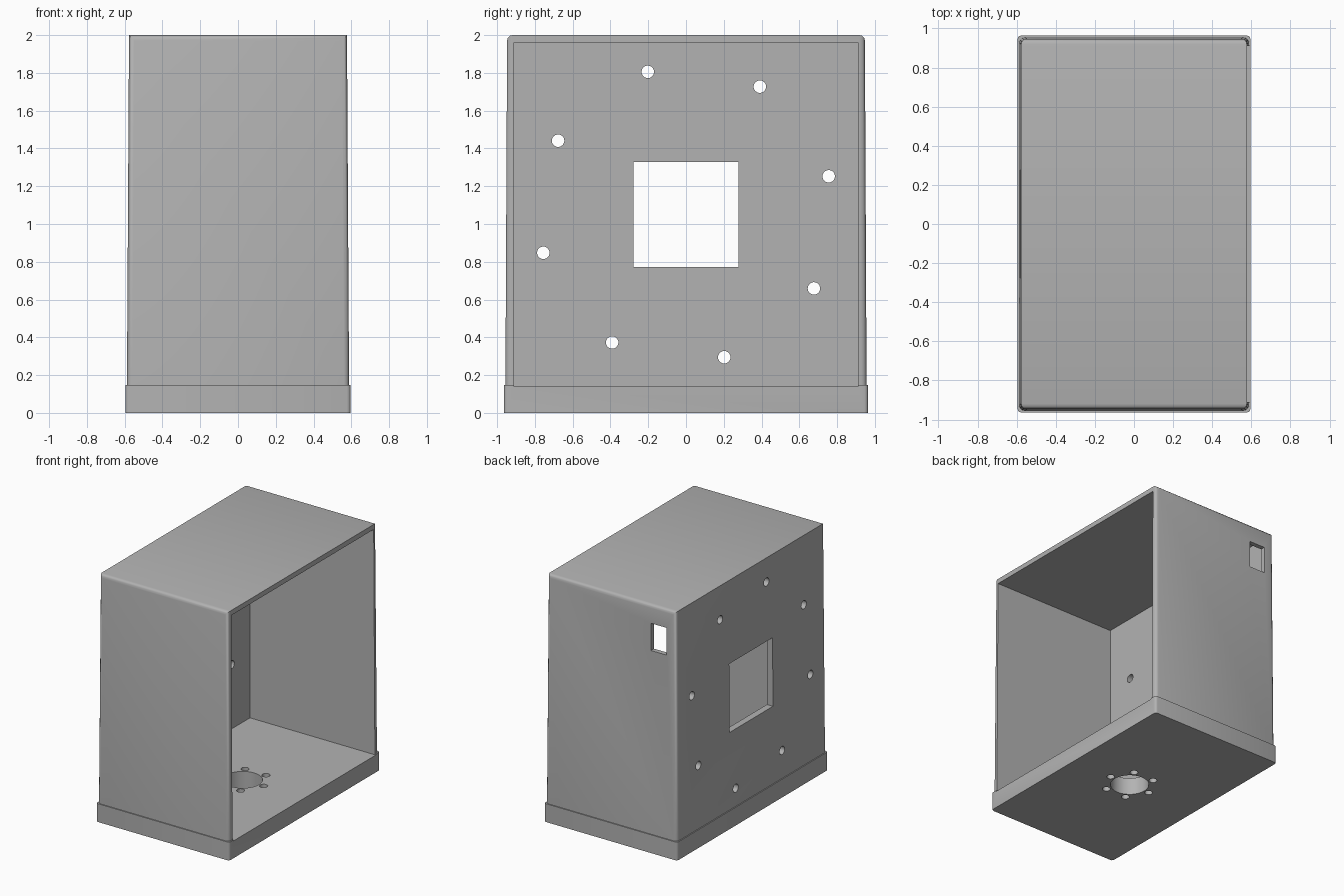
import bpy
import bmesh
from math import cos, sin, radians
from mathutils import Matrix

old = bpy.data.objects.get("Cube")
if old:
    bpy.data.objects.remove(old, do_unlink=True)

GREY = (0.45, 0.45, 0.45, 1.0)
grey = bpy.data.materials.new("plain_grey")
grey.use_nodes = True
grey.diffuse_color = GREY
grey.node_tree.nodes["Principled BSDF"].inputs["Base Color"].default_value = GREY


def add_object(name, bm):
    mesh = bpy.data.meshes.new(name)
    bm.to_mesh(mesh)
    bm.free()
    mesh.materials.append(grey)
    obj = bpy.data.objects.new(name, mesh)
    bpy.context.collection.objects.link(obj)
    return obj


def box(name, low, high, taper=(0, 0), bevel=0, pick=None):
    """Box between two corners; the top is drawn in by taper, picked edges are rounded."""
    bm = bmesh.new()
    bmesh.ops.create_cube(bm, size=1)
    for v in bm.verts:
        top = v.co.z > 0
        for i in range(3):
            v.co[i] = low[i] + (v.co[i] + 0.5) * (high[i] - low[i])
        if top:
            v.co.x -= taper[0] * (1 if v.co.x > 0 else -1)
            v.co.y -= taper[1] * (1 if v.co.y > 0 else -1)
    if bevel:
        edges = [e for e in bm.edges if pick(e)]
        bmesh.ops.bevel(bm, geom=edges, offset=bevel, segments=3, profile=0.5, affect='EDGES')
    return add_object(name, bm)


def drill(name, location, radius, axis):
    """Round cutter along x or z."""
    bm = bmesh.new()
    turn = Matrix.Rotation(radians(90), 4, 'Y') if axis == 'x' else Matrix()
    bmesh.ops.create_cone(bm, cap_ends=True, segments=32, radius1=radius, radius2=radius,
                          depth=0.4, matrix=Matrix.Translation(location) @ turn)
    return add_object(name, bm)


def cut(target, cutters):
    for c in cutters:
        c.hide_render = True
        mod = target.modifiers.new("cut", 'BOOLEAN')
        mod.operation = 'DIFFERENCE'
        mod.solver = 'EXACT'
        mod.object = c
    bpy.context.view_layer.update()
    graph = bpy.context.evaluated_depsgraph_get()
    mesh = bpy.data.meshes.new_from_object(target.evaluated_get(graph))
    target.modifiers.clear()
    target.data = mesh


def upright(e):
    a, b = (v.co for v in e.verts)
    return abs(a.z - b.z) > 0.1


def upright_or_roof_side(e):
    a, b = (v.co for v in e.verts)
    return upright(e) or (abs(a.x - b.x) > 0.1 and a.z > 1)


# Base slab and tapered housing
base = box("base", (-0.596, -0.964, 0), (0.596, 0.964, 0.148), bevel=0.02, pick=upright)
housing = box("housing", (-0.588, -0.956, 0.148), (0.588, 0.956, 2.0),
              taper=(0.011, 0.009), bevel=0.028, pick=upright_or_roof_side)

# Open cavity on the left side
cavity = box("cavity_cutter", (-0.53, -0.91, 0.14), (0.8, 0.91, 1.96))

# Square opening and ring of eight holes in the side wall
MID_Z = 1.05
wall_cuts = [box("square_cutter", (-0.8, -0.277, MID_Z - 0.277), (-0.4, 0.277, MID_Z + 0.277))]
for i in range(8):
    a = radians(15 + 45 * i)
    wall_cuts.append(drill("wall_hole_cutter",
                           (-0.57, 0.782 * cos(a), MID_Z + 0.782 * sin(a)), 0.033, 'x'))

# Small window in the back wall
wall_cuts.append(box("window_cutter", (-0.49, 0.8, 1.63), (-0.35, 1.1, 1.85)))

# Round opening with six holes in the floor
HUB_X = 0.043
floor_cuts = [drill("hub_cutter", (HUB_X, 0, 0.07), 0.145, 'z')]
for i in range(6):
    a = radians(60 * i)
    floor_cuts.append(drill("floor_hole_cutter",
                            (HUB_X + 0.187 * cos(a), 0.187 * sin(a), 0.07), 0.03, 'z'))

cut(housing, [cavity] + wall_cuts)
cut(base, [cavity] + floor_cuts)
for c in [cavity] + wall_cuts + floor_cuts:
    bpy.data.objects.remove(c, do_unlink=True)

# Smooth the rounded edges and hole walls
for obj in (base, housing):
    bpy.ops.object.select_all(action='DESELECT')
    obj.select_set(True)
    bpy.context.view_layer.objects.active = obj
    bpy.ops.object.shade_smooth_by_angle(angle=radians(35))
